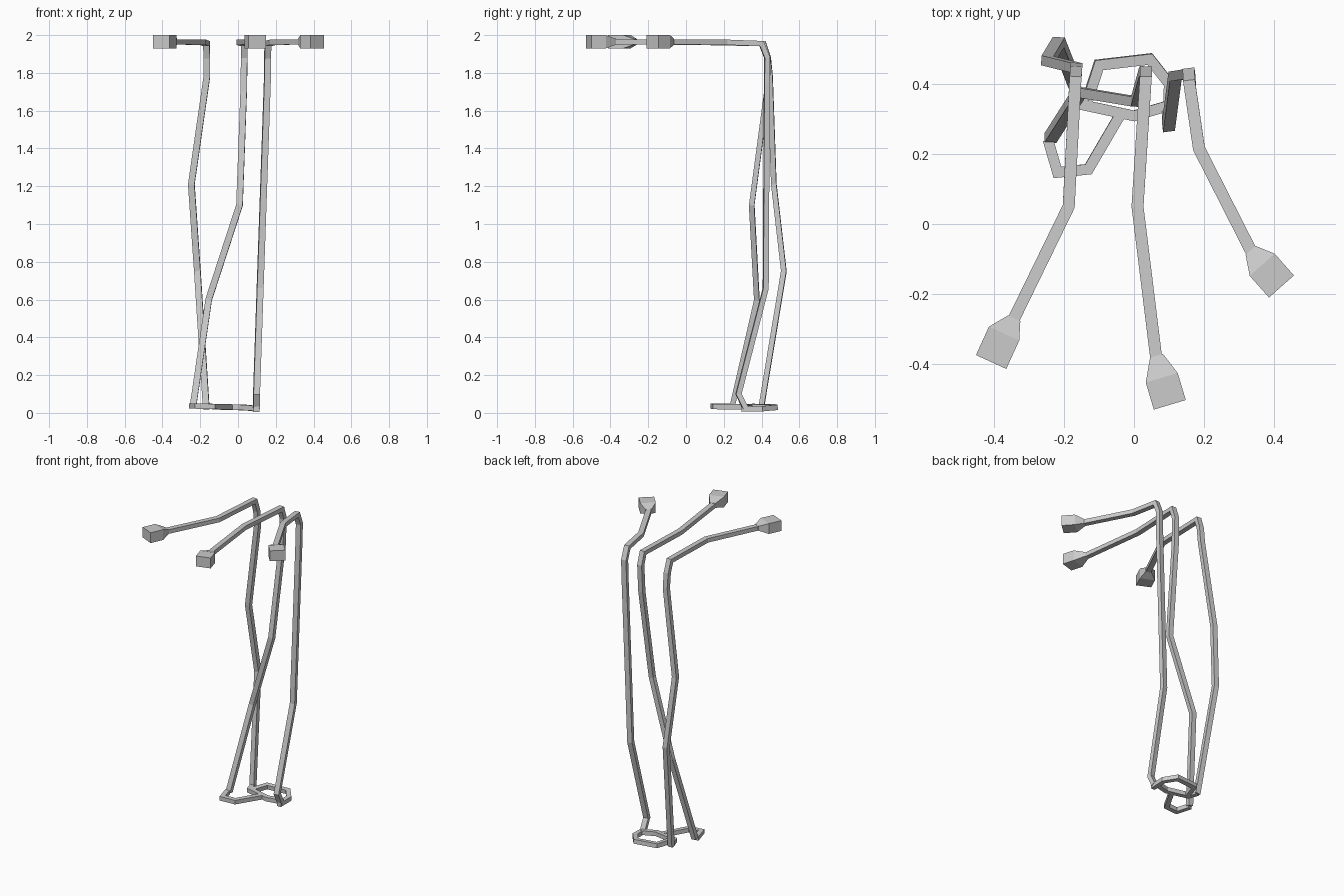
import bpy, bmesh
from mathutils import Vector

if "Cube" in bpy.data.objects:
    bpy.data.objects.remove(bpy.data.objects["Cube"])


def skin(name, rings):
    """Join matching rings of points into a capped, flat-faced tube."""
    bm = bmesh.new()
    vs = [[bm.verts.new(p) for p in r] for r in rings]
    for a, b in zip(vs, vs[1:]):
        for i in range(4):
            j = (i + 1) % 4
            bm.faces.new((a[i], a[j], b[j], b[i]))
    bm.faces.new(vs[0])
    bm.faces.new(vs[-1][::-1])
    bmesh.ops.recalc_face_normals(bm, faces=bm.faces)
    me = bpy.data.meshes.new(name)
    bm.to_mesh(me)
    bm.free()
    ob = bpy.data.objects.new(name, me)
    bpy.context.collection.objects.link(ob)
    return ob


def square_offsets(t, w, h):
    """Upright rectangle across a roughly level direction."""
    side = t.cross(Vector((0, 0, 1))).normalized()
    up = side.cross(t)
    return [side * (sx * w / 2) + up * (sz * h / 2)
            for sx, sz in ((-1, -1), (1, -1), (1, 1), (-1, 1))]


def sweep(name, path, w=0.034, h=0.028):
    """Square tube along a path, mitred at each bend."""
    pts = [Vector(p) for p in path]
    tan = [(b - a).normalized() for a, b in zip(pts, pts[1:])]
    off = square_offsets(tan[0], w, h)
    rings = [[pts[0] + o for o in off]]
    for i in range(1, len(pts) - 1):
        t, n = tan[i - 1], (tan[i - 1] + tan[i]).normalized()
        rings.append([pts[i] + o - t * (o.dot(n) / t.dot(n)) for o in off])
        q = t.rotation_difference(tan[i])
        off = [q @ o for o in off]
    rings.append([pts[-1] + o for o in off])
    return skin(name, rings)


def plug(name, neck, shoulder, end, z=1.965):
    """Flared neck opening into a block-shaped plug."""
    neck, shoulder, end = (Vector((*p, z)) for p in (neck, shoulder, end))
    t = (end - shoulder).normalized()
    sizes = ((neck, 0.038, 0.03), (shoulder, 0.095, 0.07), (end, 0.095, 0.07))
    skin(name, [[p + o for o in square_offsets(t, w, h)] for p, w, h in sizes])


# Hanging cables: from plug, back over the top edge, down to the floor
sweep("left_cable", [(-0.342, -0.27, 1.964), (-0.186, 0.05, 1.962),
                     (-0.167, 0.41, 1.955), (-0.165, 0.435, 1.88),
                     (-0.165, 0.445, 1.78), (-0.247, 0.465, 1.21),
                     (-0.215, 0.518, 0.75), (-0.168, 0.398, 0.025)])
sweep("middle_cable", [(0.063, -0.38, 1.964), (0.01, 0.05, 1.962),
                       (0.033, 0.41, 1.955), (0.033, 0.435, 1.88),
                       (0.030, 0.428, 1.70), (0.008, 0.348, 1.10),
                       (-0.155, 0.375, 0.60), (-0.238, 0.245, 0.035)])
sweep("right_cable", [(0.335, -0.08, 1.964), (0.185, 0.215, 1.962),
                      (0.158, 0.40, 1.955), (0.157, 0.43, 1.88),
                      (0.155, 0.428, 1.75), (0.117, 0.422, 0.66),
                      (0.098, 0.278, 0.10), (0.098, 0.315, 0.025)])

# Plugs
plug("left_plug", (-0.341, -0.268), (-0.37, -0.312), (-0.407, -0.393))
plug("middle_plug", (0.064, -0.375), (0.079, -0.438), (0.102, -0.515))
plug("right_plug", (0.332, -0.075), (0.365, -0.116), (0.42, -0.178))

# Loops lying on the floor
sweep("left_floor_lead", [(-0.17, 0.405, 0.033), (-0.15, 0.34, 0.034),
                          (0.0, 0.308, 0.03), (0.098, 0.337, 0.024)], 0.03)
sweep("middle_floor_lead", [(-0.245, 0.24, 0.036), (-0.218, 0.147, 0.036),
                            (-0.13, 0.156, 0.034), (-0.04, 0.31, 0.032)], 0.03)
sweep("right_floor_lead", [(0.098, 0.295, 0.02), (0.1, 0.40, 0.022),
                           (0.045, 0.47, 0.028), (-0.10, 0.453, 0.032),
                           (-0.135, 0.345, 0.033)], 0.03)
